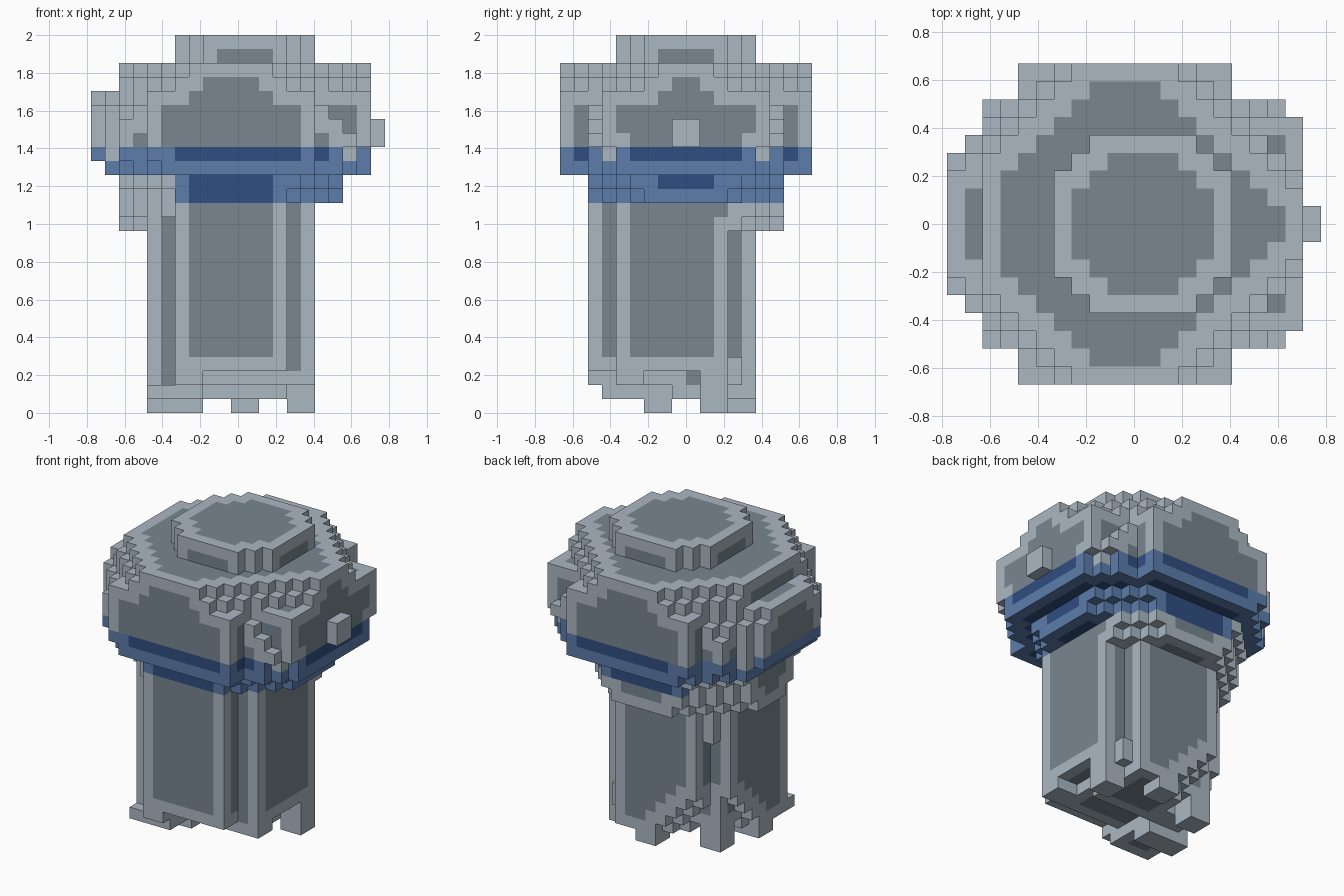
import bpy
import bmesh
from mathutils import Vector

if "Cube" in bpy.data.objects:
    bpy.data.objects.remove(bpy.data.objects["Cube"], do_unlink=True)

V = 2 / 27                      # size of one block
ORIGIN = Vector((-10.5, -9, 0))  # grid corner, in blocks


def material(name, rgb):
    m = bpy.data.materials.new(name)
    m.use_nodes = True
    m.diffuse_color = (*rgb, 1)
    m.node_tree.nodes["Principled BSDF"].inputs["Base Color"].default_value = (*rgb, 1)
    return m


GREY = [material("light grey", (0.41, 0.475, 0.54)),
        material("dark grey", (0.19, 0.24, 0.28))]
BLUE = [material("light blue", (0.11, 0.205, 0.41)),
        material("dark blue", (0.03, 0.077, 0.22))]

cells = {}                      # (i, j, layer) -> part name


def box(part, i0, i1, j0, j1, l0, l1):
    for i in range(i0, i1):
        for j in range(j0, j1):
            for l in range(l0, l1):
                cells[i, j, l] = part


def octagon(part, layers, left, right, half_y, cut, cx=10, keep=None):
    """Stepped octagon: side limits plus a 45 degree corner cut."""
    for l in layers:
        for i in range(cx - left, cx + right):
            for j in range(9 - half_y, 9 + half_y):
                diagonal = abs(i + 0.5 - cx) + abs(j + 0.5 - 9)
                if diagonal <= cut - 1 and (keep is None or keep(i, j, l)):
                    cells[i, j, l] = part


def wall_shape(i, j, l):
    """Outline of the wide layers: broad arms, corners retreating upwards."""
    dx, dy = abs(i - 9.5), abs(j - 8.5)
    if dx > 6 and dy > 7:
        return False
    if i < 2 or (l == 17 and i < 10):
        if dx + dy > 13:
            return False
    retreating = dx > 6 and (i < 10 or dy > 6)
    return not (retreating and dx + dy > 34 - l)


# Stem: a cross-shaped column with a ragged underside
box("stem", 4, 16, 4, 12, 2, 15)
box("stem", 6, 14, 2, 14, 2, 15)
box("stem", 4, 8, 3, 10, 1, 2)
box("stem", 8, 14, 8, 14, 1, 2)

# Worn edges: a stair at the back corner, and bites at the front and side
for i, j, l in list(cells):
    stair = l < 5 and j - i >= l + 3
    front_bite = l == 2 and 8 <= i < 14 and j < 4
    side_bite = l == 2 and i >= 14 and 6 <= j < 10
    if stair or front_bite or side_bite:
        del cells[i, j, l]

# Feet under the stem
for i0, i1, j0, j1, top in ((4, 8, 6, 8, 2), (14, 16, 10, 12, 2),
                            (10, 12, 12, 14, 2), (5, 7, 10, 12, 4)):
    box("feet", i0, i1, j0, j1, 0, top)
box("feet", 14, 15, 12, 13, 2, 4)

# Collar wrapping the back and one side below the band
for layer, cut in ((13, 10), (14, 11)):
    octagon("collar", (layer,), 8, 6, 7, cut, keep=lambda i, j, l: i < 6 or j >= 12)
box("collar", 5, 6, 12, 13, 10, 13)

# Band: narrow lower ring, grey on one side, and wide upper ring
for layer, cut in ((15, 11), (16, 12)):
    octagon("collar", (layer,), 8, 8, 7, cut, keep=lambda i, j, l: i < 6)
    octagon("band", (layer,), 8, 8, 7, cut, keep=lambda i, j, l: i >= 6)
octagon("band", (17,), 9, 10, 9, 15, keep=wall_shape)
octagon("band", (18,), 10, 10, 9, 15, keep=wall_shape)

# Cap: wall, stepped shoulders and a raised crown
octagon("cap", range(19, 23), 10, 10, 9, 16, keep=wall_shape)
octagon("cap", (23,), 8, 10, 9, 13)
octagon("cap", (24,), 8, 10, 9, 12)
octagon("crown", (25, 26), 5, 5, 5, 8, cx=11)

# Grey corner studs set in the band, and the side knob
for i, j in ((18, 3), (18, 14), (1, 4), (1, 13)):
    box("studs", i, i + 1, j, j + 1, 18, 19)
box("knob", 20, 21, 8, 10, 19, 21)

AXES = [Vector((1, 0, 0)), Vector((0, 1, 0)), Vector((0, 0, 1))]


def solid(p):
    return tuple(round(c) for c in p) in cells


def build(part):
    """Skin the exposed block faces; faces bordering an outer edge are light."""
    bm = bmesh.new()
    verts = {}

    def vert(p):
        key = tuple(round(c * 2) for c in p)
        if key not in verts:
            verts[key] = bm.verts.new((p + ORIGIN) * V)
        return verts[key]

    for cell, owner in cells.items():
        if owner != part:
            continue
        c = Vector(cell)
        for a in range(3):
            for sign in (1, -1):
                n = AXES[a] * sign
                if solid(c + n):
                    continue
                u, w = AXES[(a + 1) % 3], AXES[(a + 2) % 3] * sign
                mid = c + Vector((0.5, 0.5, 0.5)) + n / 2
                f = bm.faces.new([vert(mid + u * s / 2 + w * t / 2)
                                  for s, t in ((-1, -1), (1, -1), (1, 1), (-1, 1))])
                inner = all(solid(c + u * s + w * t)
                            for s in (-1, 0, 1) for t in (-1, 0, 1))
                f.material_index = int(inner)
    mesh = bpy.data.meshes.new(part)
    bm.to_mesh(mesh)
    bm.free()
    for m in (BLUE if part == "band" else GREY):
        mesh.materials.append(m)
    obj = bpy.data.objects.new(part, mesh)
    bpy.context.collection.objects.link(obj)


for name in ("stem", "feet", "collar", "band", "cap", "crown", "studs", "knob"):
    build(name)
